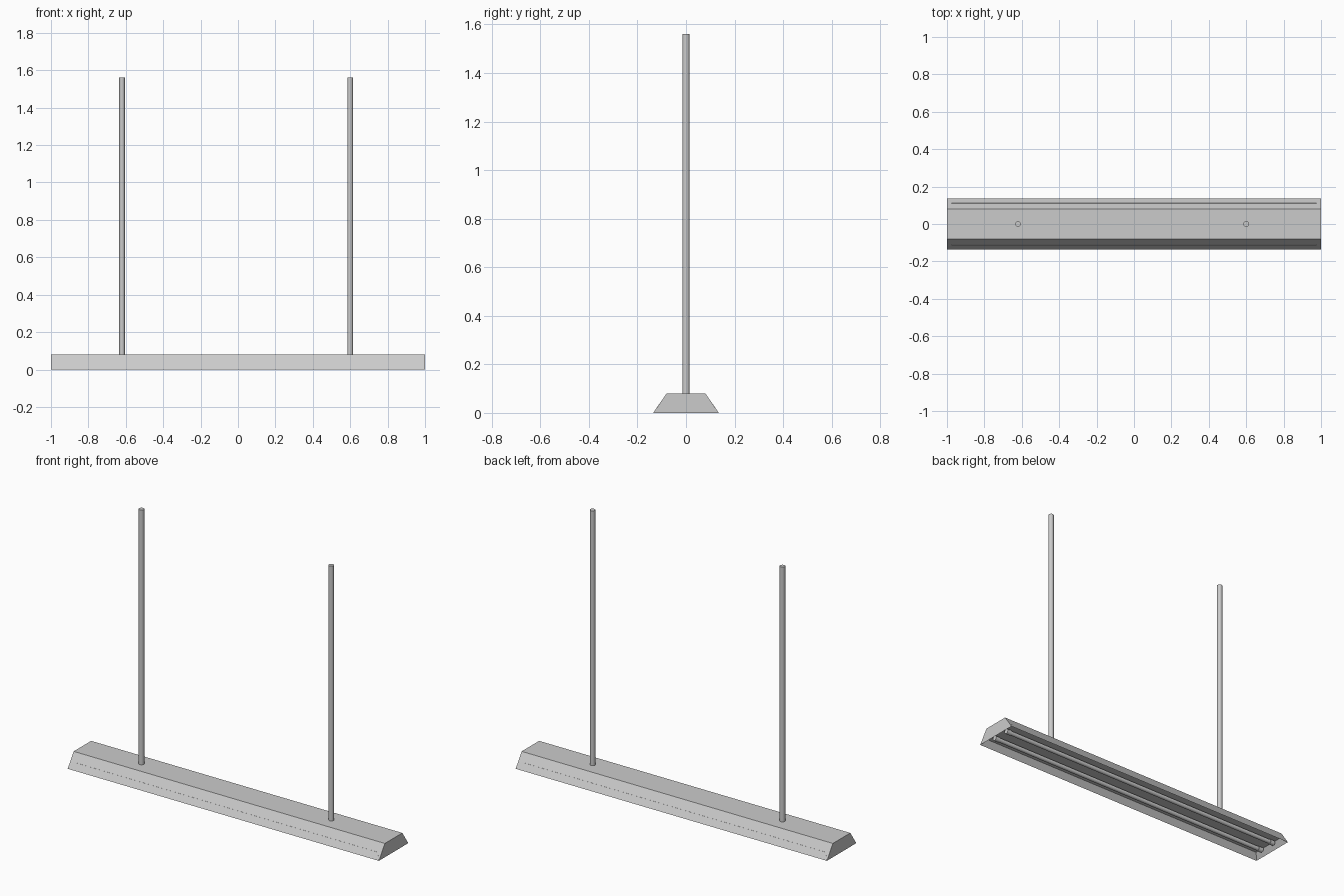
import bpy, bmesh, math

if "Cube" in bpy.data.objects:
    bpy.data.objects.remove(bpy.data.objects["Cube"])


def cylinder(name, radius, length, location, along_x=False, sides=16):
    rot = (0, math.pi / 2, 0) if along_x else (0, 0, 0)
    bpy.ops.mesh.primitive_cylinder_add(vertices=sides, radius=radius, depth=length,
                                        location=location, rotation=rot)
    bpy.context.object.name = name
    bpy.ops.object.shade_smooth_by_angle()
    return bpy.context.object


# Trapezoid housing, extruded along x
profile = [(-0.135, 0), (0.135, 0), (0.08, 0.08), (-0.08, 0.08)]
bm = bmesh.new()
section = bm.faces.new([bm.verts.new((-1, y, z)) for y, z in profile])
ext = bmesh.ops.extrude_face_region(bm, geom=[section])
bmesh.ops.translate(bm, vec=(2, 0, 0),
                    verts=[v for v in ext["geom"] if isinstance(v, bmesh.types.BMVert)])
bmesh.ops.recalc_face_normals(bm, faces=bm.faces)

# Recess in the underside, leaving a flat rim
bottom = min(bm.faces, key=lambda f: f.calc_center_median().z)
bmesh.ops.inset_region(bm, faces=[bottom], thickness=0.033)
bmesh.ops.translate(bm, vec=(0, 0, 0.035), verts=bottom.verts)
mesh = bpy.data.meshes.new("housing")
bm.to_mesh(mesh)
bm.free()
bpy.context.collection.objects.link(bpy.data.objects.new("housing", mesh))

# Lamp tubes with end sockets inside the recess
for side, y in (("front", -0.05), ("back", 0.05)):
    cylinder(f"{side}_tube", 0.0125, 1.9, (0, y, 0.018), along_x=True)
    for end in (-1, 1):
        cylinder(f"{side}_socket", 0.015, 0.03, (end * 0.952, y, 0.018), along_x=True)

# Hanging rods
for name, x in (("left_rod", -0.62), ("right_rod", 0.6)):
    cylinder(name, 0.015, 1.485, (x, 0, 0.8175))
